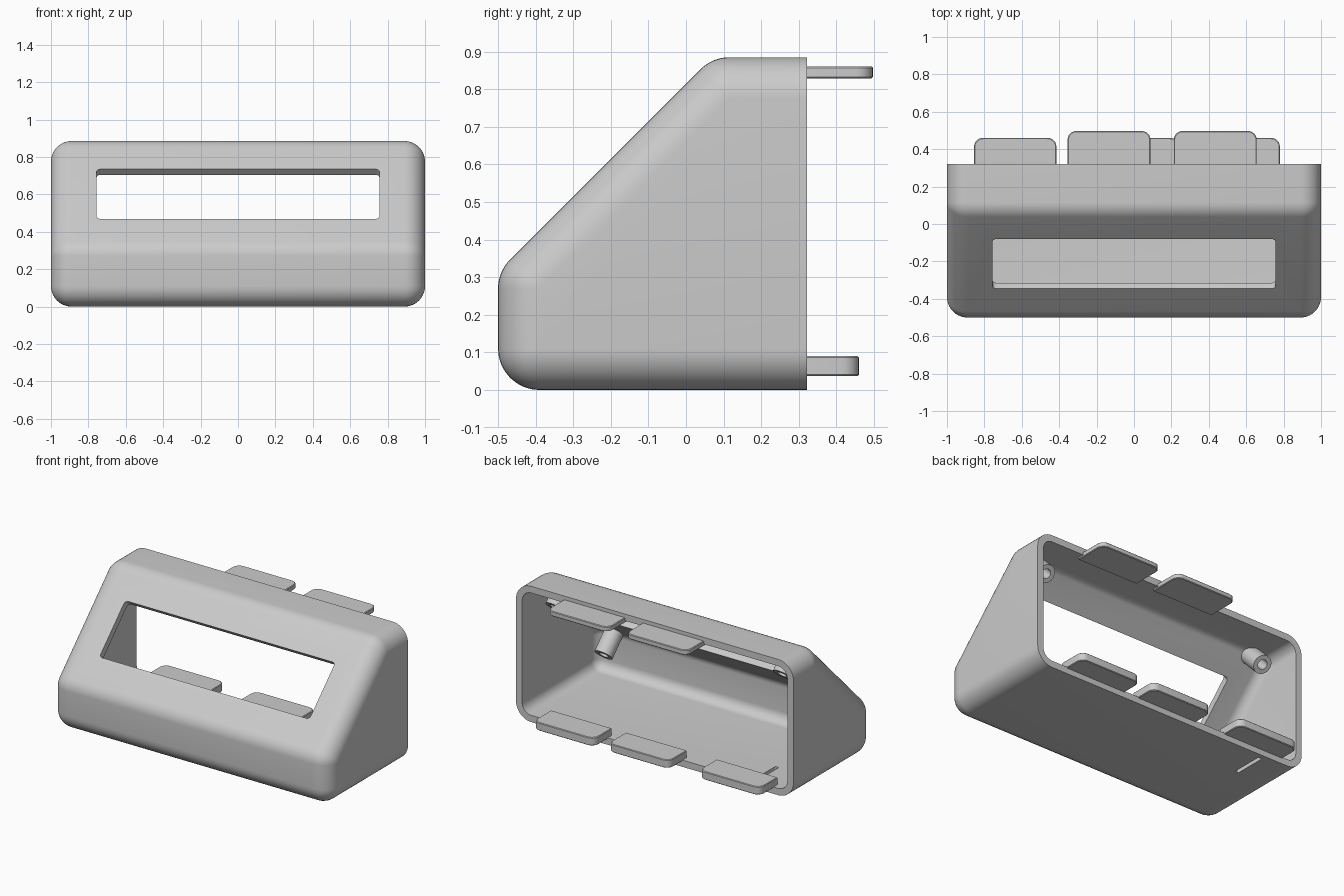
import bpy
import bmesh
from math import sin, cos, pi, radians, sqrt
from mathutils import Matrix, Vector

cube = bpy.data.objects.get("Cube")
if cube:
    bpy.data.objects.remove(cube)

grey = bpy.data.materials.new("light_grey_plastic")
grey.use_nodes = True
grey.diffuse_color = (0.6, 0.6, 0.6, 1)
grey.node_tree.nodes["Principled BSDF"].inputs["Base Color"].default_value = (0.6, 0.6, 0.6, 1)

HALF_X, FRONT, BACK, TOP = 1.0, -0.5, 0.322, 0.885
SLOPE = 0.815            # sloped face lies on z = y + SLOPE
R, WALL = 0.11, 0.044    # outer edge radius, wall thickness


def loft(name, loops, matrix=Matrix()):
    """Skin a list of equal closed loops and cap both ends."""
    bm = bmesh.new()
    rings = [[bm.verts.new(matrix @ Vector(p)) for p in loop] for loop in loops]
    n = len(rings[0])
    for a, b in zip(rings, rings[1:]):
        for i in range(n):
            j = (i + 1) % n
            bm.faces.new((a[i], a[j], b[j], b[i]))
    bm.faces.new(rings[0])
    bm.faces.new(rings[-1])
    bmesh.ops.remove_doubles(bm, verts=bm.verts, dist=1e-5)
    bmesh.ops.recalc_face_normals(bm, faces=bm.faces)
    mesh = bpy.data.meshes.new(name)
    bm.to_mesh(mesh)
    bm.free()
    mesh.materials.append(grey)
    obj = bpy.data.objects.new(name, mesh)
    bpy.context.collection.objects.link(obj)
    return obj


def activate(obj):
    bpy.ops.object.select_all(action="DESELECT")
    obj.select_set(True)
    bpy.context.view_layer.objects.active = obj


def smooth(obj):
    activate(obj)
    bpy.ops.object.shade_smooth_by_angle(angle=radians(30))


def cut(obj, cutter):
    activate(obj)
    mod = obj.modifiers.new("cut", "BOOLEAN")
    mod.operation = "DIFFERENCE"
    mod.solver = "EXACT"
    mod.object = cutter
    bpy.ops.object.modifier_apply(modifier=mod.name)
    bpy.data.objects.remove(cutter)


def wedge(name, r, back):
    """Wedge-shaped body whose edges are rounded by radius r around fixed centres."""
    low_y = FRONT + R
    top_z = TOP - R
    corners = [(low_y, R, 270, 180),
               (low_y, low_y + SLOPE - R * sqrt(2), 180, 135),
               (top_z - SLOPE + R * sqrt(2), top_z, 135, 90)]
    steps = 10
    loops = []
    for side in (-1, 1):
        for k in range(steps + 1):
            phi = pi / 2 * (k if side < 0 else steps - k) / steps
            rho = r * sin(phi)
            x = side * (HALF_X - R + r * cos(phi))
            loop = [(x, back, R - rho)]
            for cy, cz, start, end in corners:
                for i in range(9):
                    a = radians(start + (end - start) * i / 8)
                    loop.append((x, cy + rho * cos(a), cz + rho * sin(a)))
            loop.append((x, back, top_z + rho))
            loops.append(loop)
    return loft(name, loops)


def rounded_rect(x0, x1, y0, y1, z, r_low, r_high):
    """Rectangle outline with separate radii for its low-y and high-y corners."""
    pts = []
    for x, y, sx, sy, start in ((x1, y1, -1, -1, 0), (x0, y1, 1, -1, 90),
                                (x0, y0, 1, 1, 180), (x1, y0, -1, 1, 270)):
        r = r_high if sy < 0 else r_low
        for i in range(7):
            a = radians(start + 15 * i)
            pts.append((x + sx * r + r * cos(a), y + sy * r + r * sin(a), z))
    return pts


# Hollow shell, open at the back
shell = wedge("housing_shell", R, BACK)
cut(shell, wedge("cavity_cutter", R - WALL, BACK + 0.2))

# Window through the sloped face
win_y = -0.213
tilt = Matrix.Translation((0, win_y, win_y + SLOPE)) @ Matrix.Rotation(radians(45), 4, "X")
cut(shell, loft("window_cutter",
                [rounded_rect(-0.757, 0.757, -0.188, 0.188, z, 0.022, 0.022)
                 for z in (-0.12, 0.12)], tilt))

# Narrow slot in the floor near the back
cut(shell, loft("slot_cutter",
                [rounded_rect(-0.725, -0.7, 0.08, 0.29, z, 0.005, 0.005)
                 for z in (-0.05, 0.1)]))
smooth(shell)


# Clip tabs projecting from the open back
def tab(name, x0, width, end, z0, z1):
    c = 0.004
    loops = [rounded_rect(x0 + d, x0 + width - d, 0.28, end - d, z, 0.002, 0.045)
             for z, d in ((z0, c), (z0 + c, 0), (z1 - c, 0), (z1, c))]
    smooth(loft(name, loops))


for i, x in enumerate((-0.855, -0.2, 0.34)):
    tab(f"lower_tab_{i + 1}", x, 0.44, 0.46, 0.037, 0.09)
for i, x in enumerate((-0.355, 0.213)):
    tab(f"upper_tab_{i + 1}", x, 0.443, 0.497, 0.829, 0.861)

# Hollow screw posts standing inward from the sloped wall
for level, y in (("upper", 0.07), ("lower", -0.435)):
    for side, x in (("right", -0.82), ("left", 0.82)):
        base = Matrix.Translation((x, y, y + SLOPE - WALL * sqrt(2) + 0.005))
        place = base @ Matrix.Rotation(radians(225), 4, "X")
        rings = [[(r * cos(2 * pi * i / 32), r * sin(2 * pi * i / 32), z) for i in range(32)]
                 for r, z in ((0.058, 0), (0.058, 0.16), (0.03, 0.16), (0.03, 0.03))]
        smooth(loft(f"{level}_{side}_screw_post", rings, place))
